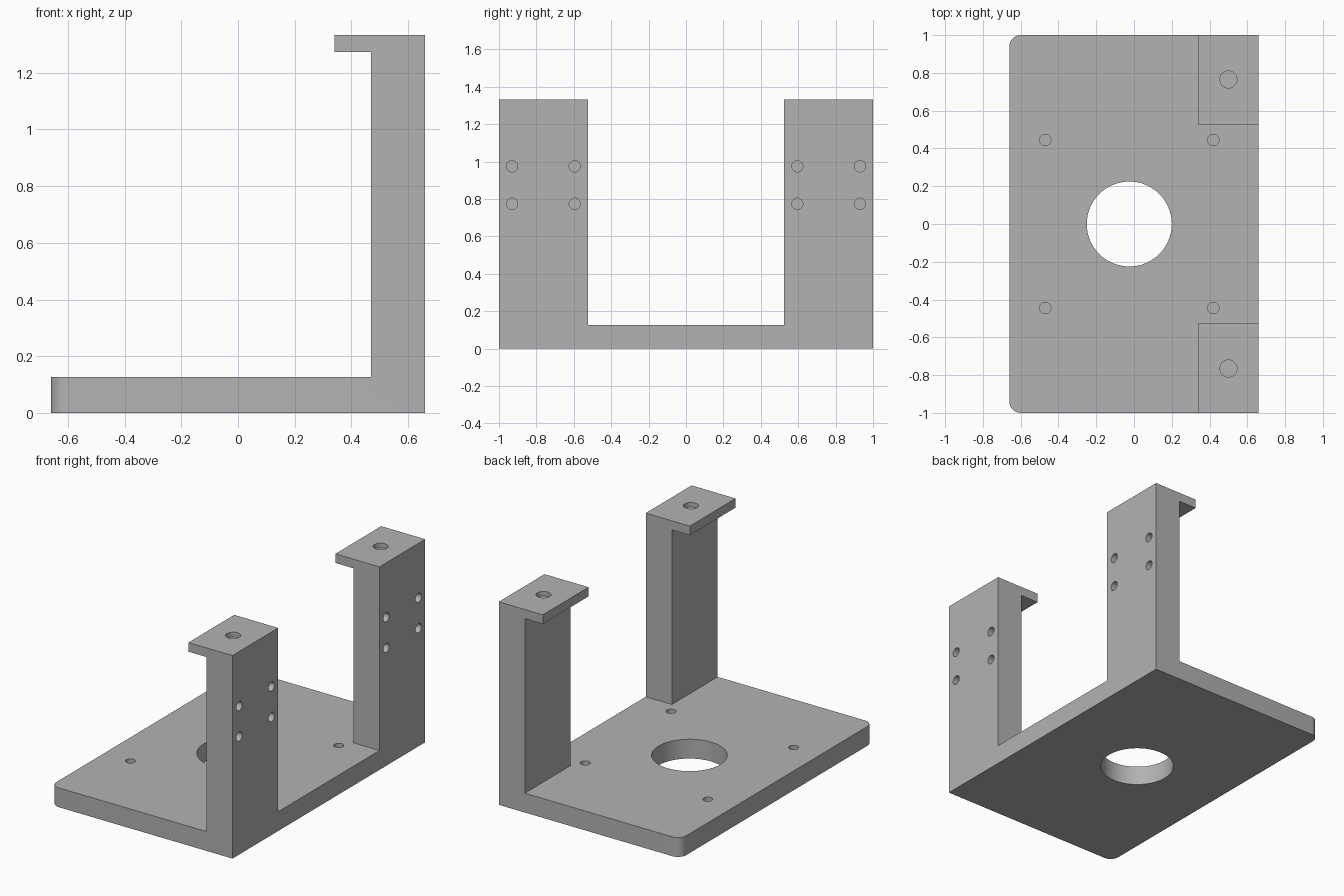
import bpy, bmesh, math
from mathutils import Matrix, Vector

cube = bpy.data.objects.get("Cube")
if cube:
    bpy.data.objects.remove(cube, do_unlink=True)

PLATE_TOP, HEIGHT, LIP_BOTTOM = 0.127, 1.333, 1.273
BACK, POST_IN, LIP_IN = 0.66, 0.47, 0.34
GAP = 0.525  # half the opening between the posts

grey = bpy.data.materials.new("plain_grey")
grey.use_nodes = True
colour = (0.45, 0.45, 0.45, 1)
grey.diffuse_color = colour
grey.node_tree.nodes["Principled BSDF"].inputs["Base Color"].default_value = colour


def finish(bm, name):
    bmesh.ops.recalc_face_normals(bm, faces=bm.faces)
    mesh = bpy.data.meshes.new(name)
    bm.to_mesh(mesh)
    bm.free()
    mesh.materials.append(grey)
    obj = bpy.data.objects.new(name, mesh)
    bpy.context.collection.objects.link(obj)
    return obj


def cut(target, cutter):
    """Subtract the cutter from the target, then discard it."""
    mod = target.modifiers.new("cut", 'BOOLEAN')
    mod.operation, mod.solver, mod.object = 'DIFFERENCE', 'EXACT', cutter
    bpy.context.view_layer.objects.active = target
    bpy.ops.object.modifier_apply(modifier=mod.name)
    bpy.data.objects.remove(cutter, do_unlink=True)


def drill(target, centre, radius, depth, axis='Z', sides=32):
    """Drill from a surface point to the given depth."""
    bm = bmesh.new()
    turn = Matrix.Rotation(math.pi / 2, 4, 'Y') if axis == 'X' else Matrix()
    bmesh.ops.create_cone(bm, cap_ends=True, segments=sides, radius1=radius,
                          radius2=radius, depth=2 * depth,
                          matrix=Matrix.Translation(centre) @ turn)
    cut(target, finish(bm, "drill"))


# Side profile of plate, post and lip, extruded across the full width
profile = [(-BACK, 0), (BACK, 0), (BACK, HEIGHT), (LIP_IN, HEIGHT),
           (LIP_IN, LIP_BOTTOM), (POST_IN, LIP_BOTTOM),
           (POST_IN, PLATE_TOP), (-BACK, PLATE_TOP)]
bm = bmesh.new()
face = bm.faces.new([bm.verts.new((x, -1, z)) for x, z in profile])
extruded = bmesh.ops.extrude_face_region(bm, geom=[face])["geom"]
bmesh.ops.translate(bm, vec=(0, 2, 0),
                    verts=[v for v in extruded if isinstance(v, bmesh.types.BMVert)])
# Rounded corners of the plate
corners = [e for e in bm.edges if all(v.co.x < -0.6 for v in e.verts)
           and abs(e.verts[0].co.z - e.verts[1].co.z) > 0.1]
bmesh.ops.bevel(bm, geom=corners, offset=0.06, segments=8, profile=0.5,
                affect='EDGES')
bracket = finish(bm, "mounting_bracket")

# Opening between the two posts
bm = bmesh.new()
bmesh.ops.create_cube(bm, size=1, matrix=Matrix.Translation((0.6, 0, PLATE_TOP + 1))
                      @ Matrix.Diagonal((1, 2 * GAP, 2, 1)))
cut(bracket, finish(bm, "opening"))

# Large through hole, plate holes, lip holes and post holes
drill(bracket, (-0.025, 0, PLATE_TOP), 0.225, 0.3, sides=64)
for side in (-1, 1):
    for x in (-0.47, 0.42):
        drill(bracket, (x, side * 0.445, PLATE_TOP), 0.03, 0.08)
    drill(bracket, (0.5, side * 0.765, HEIGHT), 0.045, 0.03)
    for y in (0.595, 0.93):
        for z in (0.775, 0.975):
            drill(bracket, (BACK, side * y, z), 0.03, 0.08, axis='X')

# Smooth the round walls, keep the corners sharp
bpy.ops.object.select_all(action='DESELECT')
bracket.select_set(True)
bpy.context.view_layer.objects.active = bracket
bpy.ops.object.shade_smooth_by_angle(angle=math.radians(30))
